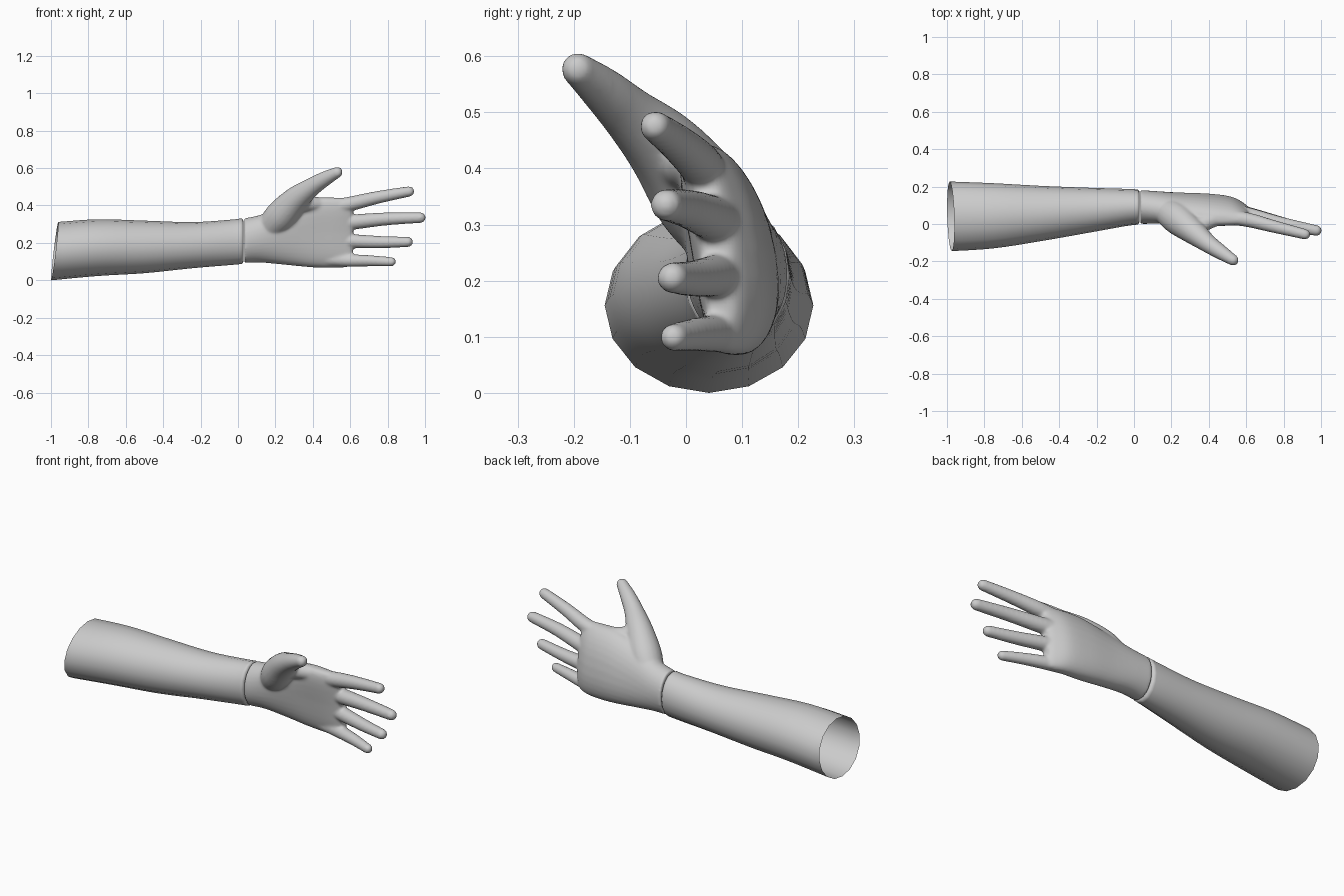
import bpy, bmesh
from math import cos, sin, pi, copysign
from mathutils import Vector

if "Cube" in bpy.data.objects:
    bpy.data.objects.remove(bpy.data.objects["Cube"])

skin = bpy.data.materials.new("plain grey")
skin.use_nodes = True
skin.diffuse_color = (0.6, 0.6, 0.6, 1)
skin.node_tree.nodes["Principled BSDF"].inputs["Base Color"].default_value = (0.6, 0.6, 0.6, 1)


def catmull(rows, steps):
    """Smooth rows of numbers into a denser list."""
    out = []
    for i in range(len(rows) - 1):
        a, b, c, d = (rows[max(0, min(len(rows) - 1, i + k))] for k in (-1, 0, 1, 2))
        for s in range(steps):
            t = s / steps
            out.append([q + t * (r - p + t * (2 * p - 5 * q + 4 * r - w + t * (3 * (q - r) + w - p))) / 2
                        for p, q, r, w in zip(a, b, c, d)])
    return out + [list(rows[-1])]


def loft(bm, rings, cap_start=False, cap_end=False):
    loops = [[bm.verts.new(p) for p in ring] for ring in rings]
    n = len(loops[0])
    for a, b in zip(loops, loops[1:]):
        for i in range(n):
            j = (i + 1) % n
            bm.faces.new((a[i], a[j], b[j], b[i]))
    if cap_start:
        bm.faces.new(loops[0][::-1])
    if cap_end:
        bm.faces.new(loops[-1])


def section(x, y0, y1, z0, z1, lean=0.0, bow=0.0, power=1.0, n=32):
    """Cross-section of the limb between two y and two z limits."""
    ring = []
    for i in range(n):
        c, s = cos(2 * pi * i / n), sin(2 * pi * i / n)
        h = copysign(abs(s) ** power, s)
        y = (y0 + y1) / 2 + (y1 - y0) / 2 * copysign(abs(c) ** power, c)
        ring.append(Vector((x, y - lean * h - bow * (h * h - 0.4), (z0 + z1) / 2 + (z1 - z0) / 2 * h)))
    return ring


def finger(bm, path, n=20):
    """Tapering round tube with a domed tip; path rows are x, y, z, radius."""
    rows = catmull(path, 6)
    pts = [Vector(r[:3]) for r in rows]
    rings = []

    def ring(centre, axis, r):
        u = axis.cross(Vector((0, 1, 0))).normalized()
        v = axis.cross(u)
        rings.append([centre + r * (cos(2 * pi * i / n) * u + sin(2 * pi * i / n) * v) for i in range(n)])

    for i, p in enumerate(pts):
        axis = (pts[min(i + 1, len(pts) - 1)] - pts[max(i - 1, 0)]).normalized()
        ring(p, axis, rows[i][3])
    r = rows[-1][3]
    for k in range(1, 6):
        t = k * pi / 2 / 5.3
        ring(pts[-1] + axis * r * sin(t), axis, r * cos(t))
    loft(bm, rings, True, True)


def finish(bm, name):
    bmesh.ops.recalc_face_normals(bm, faces=bm.faces)
    mesh = bpy.data.meshes.new(name)
    bm.to_mesh(mesh)
    bm.free()
    mesh.materials.append(skin)
    ob = bpy.data.objects.new(name, mesh)
    bpy.context.collection.objects.link(ob)
    bpy.ops.object.select_all(action='DESELECT')
    ob.select_set(True)
    bpy.context.view_layer.objects.active = ob
    return ob


# Forearm: open, slanted elbow end and a rounded wrist end
arm_rows = catmull([
    (-0.98, -0.145, 0.227, 0.0, 0.312),
    (-0.75, -0.13, 0.218, 0.023, 0.326),
    (-0.5, -0.092, 0.204, 0.038, 0.319),
    (-0.25, -0.048, 0.194, 0.064, 0.311),
    (-0.05, -0.012, 0.188, 0.081, 0.323),
    (0.02, -0.003, 0.185, 0.087, 0.331)], 4)
arm = [section(*r, n=16) for r in arm_rows]
for ring in arm[:4]:
    fade = (-0.75 - ring[0].x) / 0.23
    for p in ring:
        p.x += fade * (0.12 * (p.z - 0.156) - 0.03 * (p.y - 0.04))
arm.append(section(0.028, 0.005, 0.177, 0.095, 0.323, n=16))
arm.append(section(0.029, 0.03, 0.152, 0.13, 0.29, n=16))
bm = bmesh.new()
loft(bm, arm, cap_end=True)
forearm = finish(bm, "forearm")
bpy.ops.object.shade_smooth_by_angle(angle=0.9)

# Palm: leaning, bowed sections from the wrist to the knuckles
bm = bmesh.new()
palm_rows = catmull([
    (0.034, 0.0, 0.182, 0.092, 0.332, 0.0, 0.0, 1.0),
    (0.12, 0.002, 0.175, 0.095, 0.35, 0.01, 0.0, 0.95),
    (0.25, 0.0, 0.16, 0.083, 0.40, 0.025, 0.01, 0.88),
    (0.4, 0.0, 0.148, 0.069, 0.44, 0.032, 0.02, 0.8),
    (0.52, 0.003, 0.132, 0.067, 0.442, 0.03, 0.02, 0.78),
    (0.59, 0.013, 0.098, 0.072, 0.438, 0.025, 0.016, 0.78),
    (0.615, 0.025, 0.075, 0.09, 0.42, 0.02, 0.012, 0.8)], 5)
loft(bm, [section(*r) for r in palm_rows], True, True)

# Index, middle, ring and little fingers
finger(bm, [(0.48, 0.04, 0.385, 0.04), (0.61, 0.022, 0.411, 0.039), (0.75, -0.014, 0.444, 0.034),
            (0.915, -0.055, 0.475, 0.028)])
finger(bm, [(0.48, 0.075, 0.3, 0.042), (0.61, 0.048, 0.311, 0.041), (0.79, 0.003, 0.328, 0.035),
            (0.975, -0.035, 0.335, 0.029)])
finger(bm, [(0.48, 0.085, 0.212, 0.04), (0.61, 0.054, 0.209, 0.038), (0.76, 0.015, 0.204, 0.033),
            (0.908, -0.024, 0.205, 0.028)])
finger(bm, [(0.45, 0.08, 0.115, 0.038), (0.58, 0.057, 0.107, 0.035), (0.71, 0.017, 0.104, 0.03),
            (0.82, -0.022, 0.099, 0.025)])

# Thumb with its fleshy base
finger(bm, [(0.16, 0.08, 0.27, 0.07), (0.23, 0.03, 0.345, 0.085), (0.31, -0.035, 0.432, 0.07),
            (0.39, -0.1, 0.495, 0.051), (0.46, -0.148, 0.54, 0.041), (0.53, -0.193, 0.577, 0.03)])
# Web between thumb and index finger
finger(bm, [(0.3, -0.02, 0.41, 0.055), (0.36, 0.0, 0.41, 0.045), (0.43, 0.025, 0.405, 0.04)])

# Fuse into one skin
hand = finish(bm, "hand")
fuse = hand.modifiers.new("fuse", 'REMESH')
fuse.mode = 'VOXEL'
fuse.voxel_size = 0.007
fuse.use_smooth_shade = True
soften = hand.modifiers.new("soften", 'SMOOTH')
soften.factor = 0.5
soften.iterations = 10
for m in ("fuse", "soften"):
    bpy.ops.object.modifier_apply(modifier=m)
bpy.ops.object.shade_smooth()
